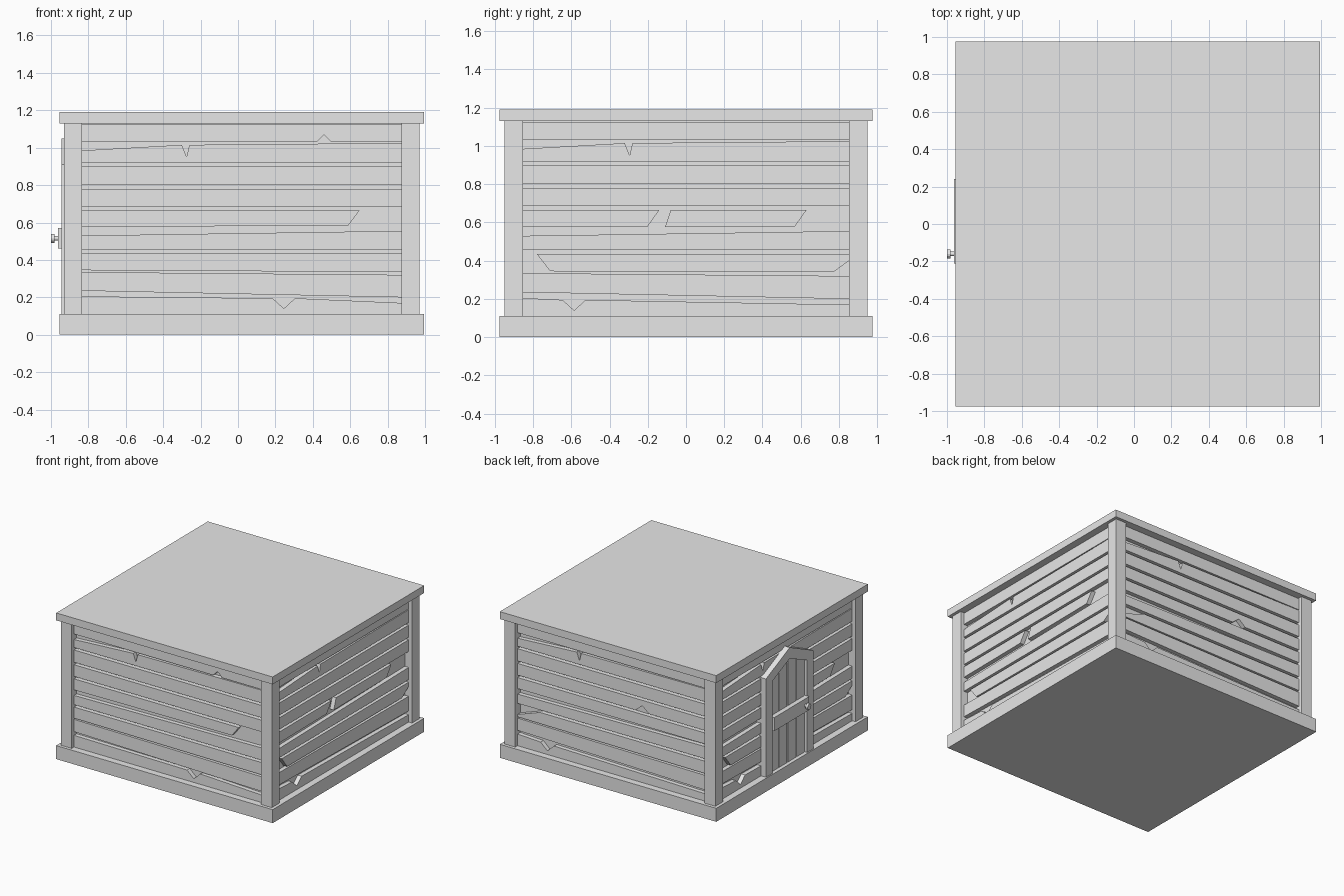
import bpy, bmesh, math
from mathutils import Matrix, Vector

cube = bpy.data.objects.get("Cube")
if cube:
    bpy.data.objects.remove(cube, do_unlink=True)

grey = bpy.data.materials.new("light_grey")
grey.use_nodes = True
grey.diffuse_color = (0.8, 0.8, 0.8, 1)
grey.node_tree.nodes["Principled BSDF"].inputs["Base Color"].default_value = (0.8, 0.8, 0.8, 1)

CENTRE = Matrix.Translation((0.02, 0, 0))
L = 0.853           # half length of a wall between its posts
WALL = -0.885       # depth of the solid wall behind the boards
BOARD = -0.92       # depth of the outer board faces
SIDES = ("front", "right", "back", "left")


def side_matrix(side):
    return CENTRE @ Matrix.Rotation(SIDES.index(side) * math.pi / 2, 4, "Z")


def finish(name, bm, matrix):
    bmesh.ops.recalc_face_normals(bm, faces=bm.faces)
    mesh = bpy.data.meshes.new(name)
    bm.to_mesh(mesh)
    bm.free()
    mesh.transform(matrix)
    mesh.materials.append(grey)
    obj = bpy.data.objects.new(name, mesh)
    bpy.context.collection.objects.link(obj)
    return obj


def slab(name, side, outline, front, back=WALL + 0.005):
    """Extrude an (across, height) outline from the wall outwards."""
    bm = bmesh.new()
    face = bm.faces.new([bm.verts.new((x, front, z)) for x, z in outline])
    new = bmesh.ops.extrude_face_region(bm, geom=[face])["geom"]
    moved = [v for v in new if isinstance(v, bmesh.types.BMVert)]
    bmesh.ops.translate(bm, verts=moved, vec=(0, back - front, 0))
    return finish(name, bm, side_matrix(side))


def box(name, low, high, matrix=CENTRE):
    low, high = Vector(low), Vector(high)
    bm = bmesh.new()
    size = Matrix.Diagonal((high - low).to_4d())
    size[3][3] = 1
    bmesh.ops.create_cube(bm, size=1, matrix=Matrix.Translation((low + high) / 2) @ size)
    return finish(name, bm, matrix)


def rod(name, x, z, radius, y_out, y_in, side):
    bm = bmesh.new()
    place = Matrix.Translation((x, (y_out + y_in) / 2, z)) @ Matrix.Rotation(math.pi / 2, 4, "X")
    bmesh.ops.create_cone(bm, cap_ends=True, segments=12, radius1=radius, radius2=radius,
                          depth=y_in - y_out, matrix=place)
    return finish(name, bm, side_matrix(side))


def strip(bottom, top, low_nick=(), high_nick=()):
    """Full length board: end heights, plus optional splits in its edges."""
    return [(-L, bottom[0]), *low_nick, (L, bottom[-1]),
            (L, top[-1]), *reversed(high_nick), (-L, top[0])]


def nick(x, z, width, rise):
    return [(x - width, z), (x, z + rise), (x + width, z)]


# Base, roof and solid core
box("base", (-0.975, -0.975, 0), (0.975, 0.975, 0.11))
box("roof", (-0.975, -0.975, 1.13), (0.975, 0.975, 1.19))
box("wall_core", (WALL, WALL, 0.1), (-WALL, -WALL, 1.14))

for side in SIDES:
    # Corner post
    box(side + "_post", (-0.95, -0.95, 0.1), (-L, -L, 1.14), side_matrix(side))

    # Boards from top to bottom, with splits and broken ends
    split = nick(0.44, 1.03, 0.04, 0.04) if side == "front" else ()
    hole = nick(0.27, 0.685, 0.06, 0.05) if side == "back" else ()
    low = 0.225 if side == "front" else -0.585
    boards = [
        strip([1.03], [1.125], split),
        strip([0.92], [0.985, 1.025], (),
              [(-0.32, 1.015), (-0.295, 0.95), (-0.28, 1.015)]),
        strip([0.8], [0.9]),
        strip([0.685], [0.78], hole),
        strip([0.455], [0.53, 0.555]),
        strip([0.235, 0.2], [0.335, 0.32]),
        strip([0.1], [0.205, 0.17], (), nick(low, 0.195, 0.06, -0.055)),
    ]
    if side == "front":
        boards += [[(-L, 0.575), (0.57, 0.585), (0.63, 0.665), (-L, 0.665)],
                   strip([0.345, 0.335], [0.435])]
    elif side == "back":
        boards += [strip([0.575], [0.665]),
                   [(-L, 0.345), (L, 0.335), (L, 0.435), (-0.65, 0.435), (-L, 0.365)]]
    else:
        boards += [[(-L, 0.575), (-0.2, 0.58), (-0.14, 0.665), (-L, 0.665)],
                   [(-0.11, 0.575), (0.57, 0.58), (0.63, 0.665), (-0.08, 0.665)],
                   [(-0.71, 0.345), (0.77, 0.34), (L, 0.4), (L, 0.435), (-0.78, 0.435)]]
    for number, outline in enumerate(boards):
        slab(f"{side}_board_{number}", side, outline, BOARD)

# Door frame with a pointed head
OUT, IN, MID = 0.305, 0.225, -0.015
FACE = -0.965
for name, s in (("left", -1), ("right", 1)):
    slab("door_frame_" + name, "left",
         [(MID + s * OUT, 0.1), (MID + s * OUT, 0.91), (MID, 1.05),
          (MID, 0.96), (MID + s * IN, 0.86), (MID + s * IN, 0.1)], FACE)

# Door panel and its upright boards, cut to the slope of the frame
def head(x):
    return 0.96 - 0.1 * abs(x) / IN

slab("door_panel", "left",
     [(MID - IN, 0.1), (MID + IN, 0.1), (MID + IN, 0.86), (MID, 0.96), (MID - IN, 0.86)], -0.93)
COUNT = 4
for i in range(COUNT):
    a = -IN + 2 * IN * i / COUNT + 0.006
    b = -IN + 2 * IN * (i + 1) / COUNT - 0.006
    slab(f"door_board_{i}", "left",
         [(MID + a, 0.1), (MID + b, 0.1), (MID + b, head(b)), (MID + a, head(a))], -0.945)

# Cross bar and knob
slab("door_bar", "left",
     [(MID - IN, 0.46), (MID + IN, 0.46), (MID + IN, 0.57), (MID - IN, 0.57)], -0.983)
rod("knob_stem", 0.16, 0.515, 0.012, -1.005, -0.98, "left")
rod("knob", 0.16, 0.515, 0.024, -1.02, -1.0, "left")
